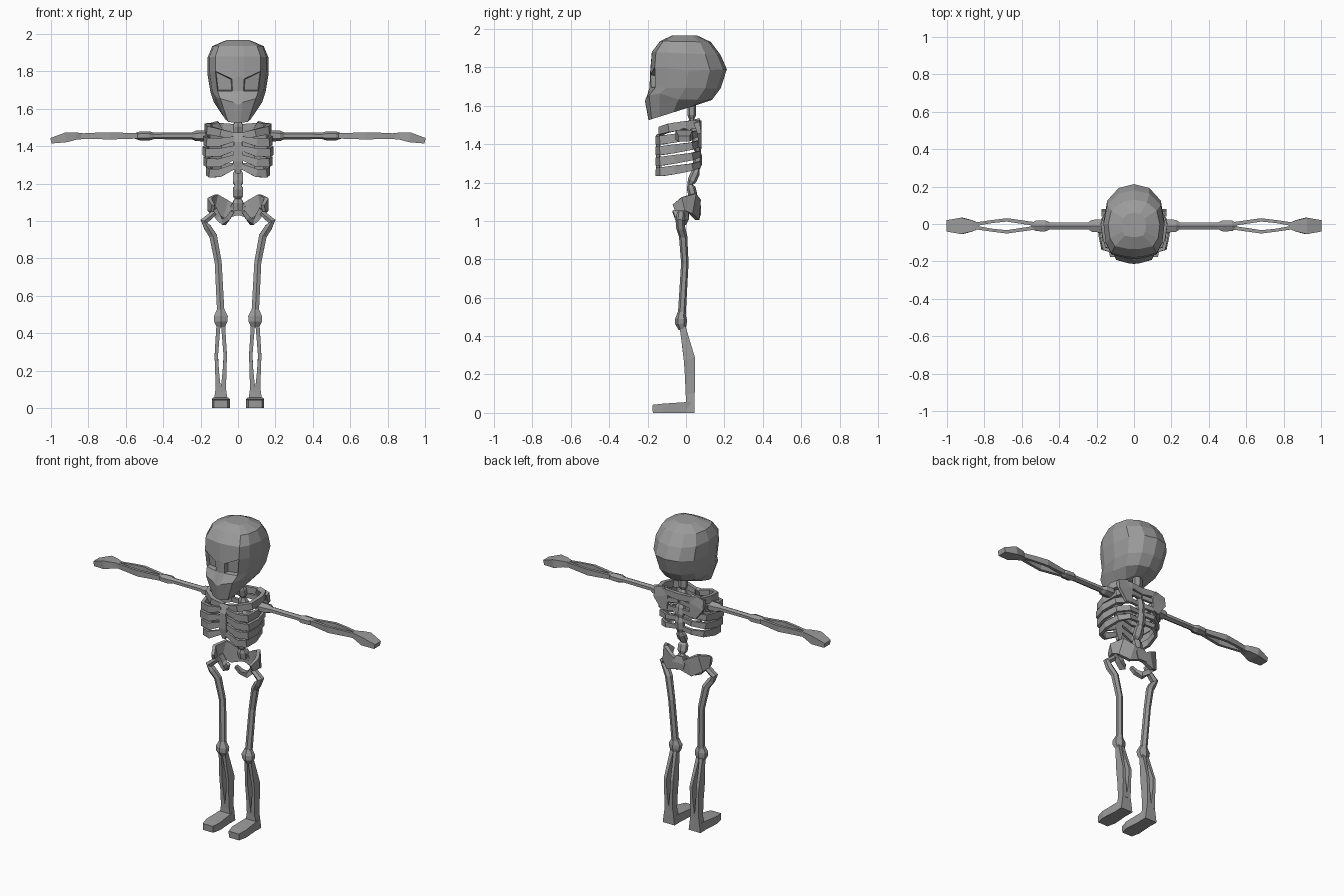
import bpy, bmesh, math
from mathutils import Vector

bone = bpy.data.materials.new("bone_grey")
bone.diffuse_color = (0.33, 0.33, 0.33, 1)


def make(name, bm, mirror):
    bmesh.ops.recalc_face_normals(bm, faces=bm.faces)
    me = bpy.data.meshes.new(name)
    bm.to_mesh(me)
    bm.free()
    me.materials.append(bone)
    ob = bpy.data.objects.new(name, me)
    bpy.context.collection.objects.link(ob)
    if mirror:
        m = ob.modifiers.new("mirror", "MIRROR")
        m.use_clip = True
        m.merge_threshold = 0.0005
    return ob


def tube(name, pts, up=(0, 0, 1), sides=4, mirror=True):
    """Sweep a section along points (x, y, z, half_side, half_up)."""
    bm = bmesh.new()
    up = Vector(up)
    ps = [Vector(p[:3]) for p in pts]
    k = math.sqrt(2) if sides == 4 else 1.08
    rings = []
    for i, p in enumerate(pts):
        t = (ps[min(i + 1, len(ps) - 1)] - ps[max(i - 1, 0)]).normalized()
        s = t.cross(up).normalized()
        u = s.cross(t)
        ring = []
        for j in range(sides):
            a = 2 * math.pi * (j + 0.5) / sides
            ring.append(bm.verts.new(ps[i] + s * math.cos(a) * p[3] * k + u * math.sin(a) * p[4] * k))
        rings.append(ring)
    for r, q in zip(rings, rings[1:]):
        for j in range(sides):
            n = (j + 1) % sides
            bm.faces.new((r[j], r[n], q[n], q[j]))
    bm.faces.new(rings[0])
    bm.faces.new(rings[-1])
    return make(name, bm, mirror)


# Skull: half rings from front centre to back centre, mirrored
bm = bmesh.new()
section = [(0, 0), (.2, .005), (.74, .06), (.93, .22), (1, .5), (.88, .78), (.5, .95), (0, 1)]
levels = [  # z front, z back, y front, y back, half width
    (1.525, 1.605, -.195, .06, .072), (1.635, 1.63, -.213, .135, .128),
    (1.695, 1.69, -.182, .18, .148), (1.775, 1.79, -.187, .213, .163),
    (1.88, 1.865, -.178, .18, .163), (1.937, 1.932, -.135, .13, .138),
    (1.967, 1.965, -.07, .06, .065)]
lift = {(3, 1): -.015, (3, 2): .025, (3, 3): .02, (1, 0): -.015, (1, 2): .02, (1, 3): .03}
grid = []
for i, (zf, zb, yf, yb, w) in enumerate(levels):
    grid.append([bm.verts.new((x * w, yf + (yb - yf) * f, zf + (zb - zf) * f + lift.get((i, j), 0)))
                 for j, (x, f) in enumerate(section)])
eyes = []
for i in range(len(levels) - 1):
    for j in range(len(section) - 1):
        f = bm.faces.new((grid[i][j], grid[i][j + 1], grid[i + 1][j + 1], grid[i + 1][j]))
        if (i, j) == (2, 1):
            eyes.append(f)
bm.faces.new(grid[0])
bm.faces.new(grid[-1])
# Eye sockets and nose bridge
bm.normal_update()
inner = bmesh.ops.inset_region(bm, faces=eyes, thickness=0.006)
for v in eyes[0].verts:
    v.co.y += 0.028
grid[2][0].co.y -= 0.008
make("skull", bm, True)

# Neck and spine with vertebrae bulges
path = [(.03, 1.62), (.03, 1.53), (.05, 1.45), (.062, 1.36), (.058, 1.27), (.022, 1.19), (.04, 1.12), (.055, 1.04)]
spine = []
for (y0, z0), (y1, z1) in zip(path, path[1:]):
    for t, r in ((0, .018), (.25, .03), (.75, .03)):
        spine.append((0, y0 + (y1 - y0) * t, z0 + (z1 - z0) * t, r, r * .72))
tube("spine", spine, up=(0, 1, 0), sides=6, mirror=False)

# Breastbone
tube("sternum", [(0, -.125, 1.47, .032, .012), (0, -.145, 1.42, .022, .012),
                 (0, -.145, 1.32, .026, .012), (0, -.135, 1.255, .012, .01)], up=(0, 1, 0), mirror=False)

# Ribs
for i, w in enumerate((.158, .172, .178, .172)):
    z = 1.262 + i * .055
    dip = .03 - i * .006
    tube("rib_%d" % (i + 1), [
        (.01, .06, z + .035, .008, .013), (.09, .07, z + .032, .009, .016),
        (w - .015, .03, z + .018, .009, .019), (w + .003, -.06, z + .004, .009, .023),
        (w - .012, -.13, z - .006, .01, .023), (.1, -.148, z - .006, .01, .022),
        (.018, -.143, z + dip, .008, .014)])

# Collar bones and shoulder blades
tube("collar_bone", [(.015, -.125, 1.455, .012, .016), (.09, -.13, 1.47, .014, .02),
                     (.155, -.085, 1.485, .013, .022), (.165, 0, 1.497, .013, .024),
                     (.145, .06, 1.505, .012, .02)])
tube("shoulder_blade", [(.14, .055, 1.522, .035, .016), (.125, .07, 1.47, .052, .01),
                        (.10, .072, 1.39, .022, .008)], up=(0, 1, 0))
tube("upper_back", [(0, .065, 1.495, .012, .022), (.08, .07, 1.505, .01, .018),
                    (.15, .055, 1.51, .012, .014)])

# Arms
Y = -.01
tube("upper_arm", [(.155, Y, 1.455, .025, .02), (.175, Y, 1.455, .038, .027), (.225, Y, 1.455, .034, .026),
                   (.245, Y, 1.455, .02, .018), (.45, Y, 1.455, .02, .016), (.475, Y, 1.455, .032, .023),
                   (.525, Y, 1.455, .03, .022), (.55, Y, 1.455, .015, .014)], sides=6)
for name, s in (("forearm_front", -1), ("forearm_back", 1)):
    tube(name, [(.53, Y + s * .01, 1.455, .01, .014), (.68, Y + s * .032, 1.455, .009, .019),
                (.76, Y + s * .023, 1.455, .008, .017), (.865, Y + s * .006, 1.453, .01, .014)])
tube("hand", [(.83, Y, 1.454, .016, .016), (.865, Y, 1.454, .03, .019), (.92, Y, 1.447, .044, .026),
              (1.0, Y, 1.429, .03, .015)])

# Pelvis: sacrum, hip wings, lower arches
tube("sacrum", [(0, .055, 1.11, .022, .014), (0, .065, 1.07, .045, .014),
                (0, .065, 1.03, .03, .012)], up=(0, 1, 0), mirror=False)
tube("hip_wing", [(.01, .065, 1.055, .01, .026), (.07, .062, 1.058, .012, .055),
                  (.125, .035, 1.09, .012, .054), (.152, -.015, 1.088, .011, .036),
                  (.135, -.06, 1.068, .009, .018)])
tube("seat_bone", [(.13, -.01, 1.06, .018, .022), (.105, -.005, 1.02, .016, .02),
                   (.075, -.015, .995, .016, .018), (.05, -.045, 1.02, .012, .014),
                   (.028, -.06, 1.052, .01, .01)], up=(0, 1, 0))

# Legs
X = .092
tube("thigh", [(.125, -.025, 1.045, .016, .02), (.182, -.03, .998, .021, .022), (.162, -.028, .965, .021, .022),
               (.133, -.015, .92, .022, .02), (.106, -.006, .78, .02, .018), (X, -.022, .51, .021, .019)],
     up=(0, 1, 0), sides=6)
tube("knee", [(X, -.024, .525, .022, .018), (X, -.026, .49, .04, .028), (X, -.026, .465, .038, .028),
              (X, -.02, .435, .024, .017)], up=(0, 1, 0), sides=6)
for name, s in (("shin_inner", -1), ("shin_outer", 1)):
    tube(name, [(X + s * .012, -.018, .45, .011, .015), (X + s * .024, .018, .28, .009, .03),
                (X + s * .02, .021, .2, .01, .027), (X + s * .013, .022, .085, .015, .023)], up=(0, 1, 0))
tube("ankle", [(X, .022, .115, .026, .022), (X, .022, .06, .034, .023), (X, .022, 0.0, .042, .023)], up=(0, 1, 0))
tube("foot", [(X, .045, .028, .032, .028), (X, .0, .028, .04, .028), (X, -.12, .024, .048, .024),
              (X, -.174, .021, .036, .021)])
